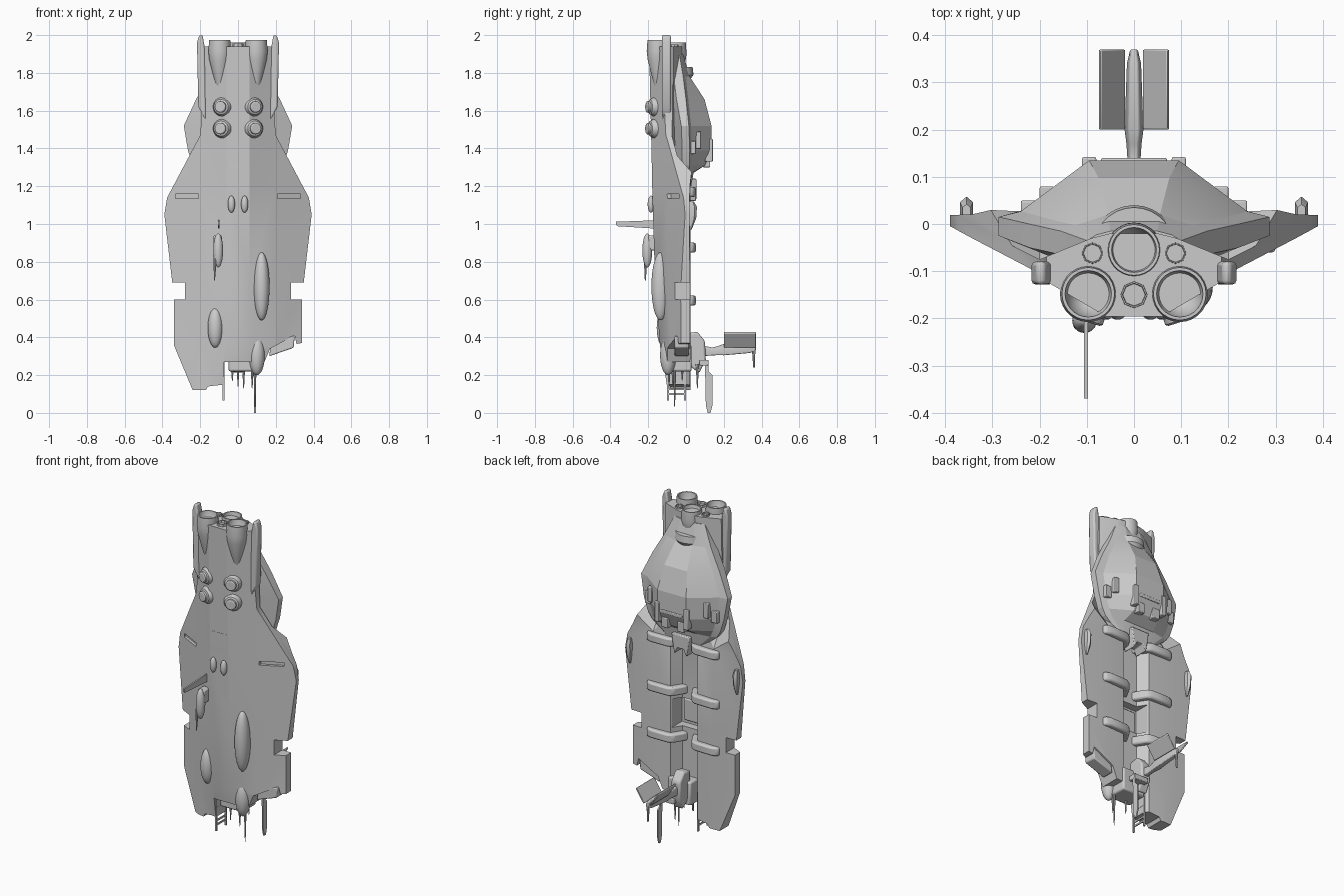
import bpy, bmesh, math
from mathutils import Vector, Matrix

if "Cube" in bpy.data.objects:
    bpy.data.objects.remove(bpy.data.objects["Cube"])

# ---------- helpers ----------
def finish(name, bm, bevel=0, angle=30):
    bmesh.ops.recalc_face_normals(bm, faces=bm.faces)
    me = bpy.data.meshes.new(name)
    bm.to_mesh(me)
    bm.free()
    me.shade_smooth()
    me.set_sharp_from_angle(angle=math.radians(angle))
    ob = bpy.data.objects.new(name, me)
    bpy.context.collection.objects.link(ob)
    if bevel:
        m = ob.modifiers.new("bevel", 'BEVEL')
        m.width, m.segments, m.limit_method = bevel, 2, 'ANGLE'
    return ob

def loft(name, rings, bevel=0, angle=30, tri=False):
    bm = bmesh.new()
    vs = [[bm.verts.new(p) for p in r] for r in rings]
    n = len(rings[0])
    for a, b in zip(vs, vs[1:]):
        for i in range(n):
            bm.faces.new((a[i], a[(i+1) % n], b[(i+1) % n], b[i]))
    bm.faces.new(vs[0])
    bm.faces.new(vs[-1])
    if tri:
        bmesh.ops.triangulate(bm, faces=bm.faces)
    return finish(name, bm, bevel, angle)

def prism(name, pts, axis, lo, hi, bevel=0):
    put = {'x': lambda p, t: (t, p[0], p[1]), 'y': lambda p, t: (p[0], t, p[1]),
           'z': lambda p, t: (p[0], p[1], t)}[axis]
    return loft(name, [[put(p, t) for p in pts] for t in (lo, hi)], bevel)

def box(name, x, y, z, bevel=0):
    return prism(name, [(x[0], y[0]), (x[1], y[0]), (x[1], y[1]), (x[0], y[1])], 'z', z[0], z[1], bevel)

def ellipsoid(name, c, r):
    bm = bmesh.new()
    bmesh.ops.create_uvsphere(bm, u_segments=24, v_segments=16, radius=1,
                              matrix=Matrix.Translation(c) @ Matrix.Diagonal((*r, 1)))
    return finish(name, bm, angle=60)

def revolve(name, prof, origin, axis=(0, 0, 1), seg=28):
    rot = Vector((0, 0, 1)).rotation_difference(Vector(axis)).to_matrix()
    o = Vector(origin)
    return loft(name, [[o + rot @ Vector((r*math.cos(2*math.pi*i/seg), r*math.sin(2*math.pi*i/seg), h))
                        for i in range(seg)] for r, h in prof])

def rod(name, a, b, r0, r1, seg=8):
    d = Vector(b) - Vector(a)
    return revolve(name, [(r0, 0), (r1, d.length)], a, d, seg)

def boolean(ob, cutter, op):
    m = ob.modifiers.new("bool", 'BOOLEAN')
    m.operation, m.object, m.solver = op, cutter, 'EXACT'
    dg = bpy.context.evaluated_depsgraph_get()
    me = bpy.data.meshes.new_from_object(ob.evaluated_get(dg))
    ob.modifiers.clear()
    ob.data = me
    bpy.data.objects.remove(cutter)

def mir(pts, s):
    return [(s*x, y) for x, y in pts]

# ---------- hull: V-section loft trimmed by the front outline ----------
def hull_ring(z, keel, side, back):
    half = [(0.06, keel + .008), (0.2, side), (0.42, 0.01)] + list(zip((.42, .2, .09, .05), back))
    return [(x, y, z) for x, y in half] + [(-x, y, z) for x, y in half[::-1]]

deck, spine = (.018, .025, .02, -.04), (.035, -.075, -.03, -.02)
hull = loft("hull", [hull_ring(0.05, -.10, -.075, deck), hull_ring(0.35, -.145, -.09, deck),
                     hull_ring(0.7, -.172, -.1, deck), hull_ring(1.2, -.187, -.105, deck),
                     hull_ring(1.36, -.19, -.105, spine), hull_ring(2.0, -.205, -.115, spine)], tri=True)
outline = [(.185, 1.94), (.19, 1.62), (.2, 1.47), (.375, 1.14), (.39, 1.05), (.348, .69), (.28, .69),
           (.28, .6), (.338, .6), (.338, .37), (.31, .365), (.3, .41), (.17, .34), (.14, .27),
           (-.075, .27), (-.075, .15), (-.16, .14), (-.17, .12), (-.24, .12), (-.34, .36), (-.34, .6),
           (-.28, .6), (-.28, .69), (-.348, .69), (-.39, 1.05), (-.375, 1.14), (-.2, 1.47),
           (-.19, 1.62), (-.185, 1.94)]
boolean(hull, prism("trim", outline, 'y', -.5, .5), 'INTERSECT')
for s in (1, -1):
    slit = [(.21, -.13), (.33, -.07), (.33, -.02), (.21, -.08)]
    boolean(hull, prism("slit_cutter", mir(slit, s), 'z', 1.135, 1.158), 'DIFFERENCE')
boolean(hull, box("hatch_cutter", (-.085, .085), (-.085, .1), (.65, .82)), 'DIFFERENCE')
boolean(hull, box("seam_cutter", (-.05, .05), (-.25, -.18), (1.305, 1.312)), 'DIFFERENCE')
hull.data.shade_smooth()
hull.data.set_sharp_from_angle(angle=math.radians(25))
box("hatch_plate", (-.065, .065), (-.09, -.07), (.67, .80), .006)

# ---------- command tower on the back ----------
def tower_ring(z, w, lo, hi, sh, top, ytop):
    half = [(w*.45, lo - .05), (w, lo), (w, hi), (sh, hi + .012), (top, ytop)]
    return [(x, y, z) for x, y in half] + [(-x, y, z) for x, y in half[::-1]]

loft("tower", [tower_ring(1.2, .13, -.02, .012, .11, .08, .027),
               tower_ring(1.27, .215, -.02, .015, .18, .1, .04),
               tower_ring(1.31, .24, -.02, .018, .2, .085, .1),
               tower_ring(1.39, .265, -.02, .02, .225, .095, .135),
               tower_ring(1.52, .287, -.025, .015, .24, .095, .135),
               tower_ring(1.66, .222, -.05, .0, .185, .075, .098),
               tower_ring(1.78, .155, -.065, -.015, .125, .055, .02),
               tower_ring(1.9, .1, -.08, -.035, .08, .05, -.015)], angle=12)
prism("tower_brow", [(-.05, .04), (-.035, .06), (.035, .06), (.05, .04)], 'z', 1.69, 1.72, .004)
for s in (1, -1):
    for i, (x, y, z) in enumerate([((.08, .11), (.1, .142), (1.33, 1.45)),
                                   ((.17, .2), (.05, .08), (1.4, 1.49)),
                                   ((.2, .24), (.02, .05), (1.37, 1.44)),
                                   ((.03, .075), (.09, .128), (1.3, 1.36))]):
        box(f"tower_block_{i}", sorted((s*x[0], s*x[1])), y, z, .004)
box("tower_sill", (-.07, .07), (.1, .14), (1.39, 1.41), .004)
prism("tower_clamp", [(-.06, 1.24), (.06, 1.24), (.05, 1.17), (.04, 1.12), (.02, 1.16), (-.02, 1.16),
                      (-.04, 1.12), (-.05, 1.17)], 'y', -.03, .055, .005)

# ---------- engines ----------
def engine(name, x, y, r, z0, z1, seg=28):
    revolve(name, [(r*.15, z0), (r*.55, z0 + .3*(z1 - z0)), (r*.92, z0 + .62*(z1 - z0)), (r, z1 - .06),
                   (r*.93, z1), (r*.82, z1), (r*.7, z1 - .05), (r*.4, z1 - .075), (r*.05, z1 - .085)],
            (x, y, 0), seg=seg)
engine("engine_top", 0, -.055, .058, 1.72, 1.96)
engine("thruster_centre", 0, -.15, .03, 1.8, 1.955, 8)
revolve("engine_collar", [(.07, 1.76), (.09, 1.79), (.085, 1.83), (.05, 1.83)], (0, -.05, 0))
for s in (1, -1):
    engine("engine_low", s*.097, -.148, .06, 1.70, 1.975)
    engine("thruster", s*.088, -.062, .024, 1.8, 1.95, 8)
    prism("engine_fin", mir([(.17, 1.55), (.21, 1.62), (.217, 1.96), (.205, 2), (.188, 2), (.175, 1.93)], s),
          'y', -.128, -.08, .008)
    # belly dome turrets
    for z in (1.62, 1.505):
        revolve("belly_dome", [(.05, -.02), (.05, .008), (.04, .026), (.03, .03), (.03, .042), (.024, .046)],
                (s*.082, -.165, z), (s*.3, -.95, 0), 24)
    ellipsoid("keel_blister", (s*.035, -.185, 1.105), (.019, .018, .045))
    # side pods on the wing rim
    loft("rim_pod", [[(s*(.355 + a*k), .018 + b*k, z) for a, b in
                      ((-.014, -.01), (-.014, .028), (0, .04), (.014, .028), (.014, -.01))]
                     for z, k in ((.97, .3), (1.03, .9), (1.09, 1), (1.12, .6))])
    # deck ribs
    rib = [(.015, -.05), (.03, -.015), (.06, .035), (.09, .05), (.2, .052), (.235, .04), (.245, .0), (.06, -.05)]
    for z in (1.17, .875, .595):
        prism("deck_rib", mir(rib, s), 'z', z - .026, z + .026, .01)

# ---------- belly blisters, sensor pod and blade ----------
ellipsoid("blister_long", (.125, -.135, .67), (.042, .048, .18))
ellipsoid("blister_mid", (-.12, -.115, .45), (.04, .04, .105))
ellipsoid("blister_low", (.1, -.095, .305), (.042, .042, .105))
ellipsoid("sensor_pod", (-.105, -.205, .86), (.026, .026, .09))
box("sensor_mount", (-.13, -.085), (-.2, -.14), (.86, .94), .008)
rod("sensor_spike", (-.12, -.215, .83), (-.125, -.215, .7), .009, .003)
prism("sensor_blade", [(-.15, .975), (-.36, .988), (-.37, .995), (-.37, 1.012), (-.15, 1.02)], 'x', -.106, -.097)

# ---------- broken tail: flap, machinery, ladder ----------
prism("tail_flap", [(.165, .30), (.295, .345), (.3, .41), (.175, .37)], 'y', -.06, .015, .006)
box("tail_core", (-.05, .1), (-.1, .03), (.22, .36), .01)
prism("tail_hub", [(.0, .42), (.06, .43), (.1, .38), (.105, .28), (.07, .21), (.03, .24), (0, .3)], 'x', -.03, .03, .01)
for x, y, z0, z1 in ((0, -.07, .14, .27), (.075, -.09, .13, .25), (.09, -.06, .03, .27), (.03, .06, .13, .26), (-.03, -.02, .17, .25)):
    rod("tail_spike", (x, y, z1), (x, y, z0), .009, .002)
prism("tail_blade", [(.1, .28), (.105, .04), (.115, 0), (.13, 0), (.14, .04), (.14, .2), (.12, .22), (.12, .28)], 'x', .086, .094)
box("tail_blade_arm", (.0, .095), (.07, .12), (.25, .28), .004)
for y in (-.095, -.005):
    box("ladder_rail", (-.082, -.072), (y - .005, y + .005), (.065, .3))
for z in (.1, .125, .2):
    box("ladder_rung", (-.08, -.074), (-.095, -.005), (z - .005, z + .005))

# ---------- panel boom ----------
loft("boom", [[(x*k, y, zc + z*k) for x, z in ((-.016, -.03), (.016, -.03), (.02, 0), (.012, .03), (-.012, .03), (-.02, 0))]
              for y, zc, k in ((.07, .33, 1), (.14, .325, .7), (.17, .33, .8), (.2, .335, 1), (.34, .34, .75), (.37, .345, .4))], .003)
rod("boom_spike", (0, .358, .35), (0, .36, .24), .01, .004)
for s in (1, -1):
    panel = [(.018, .35), (.024, .345), (.075, .42), (.07, .43)]
    prism("boom_panel", mir(panel, s), 'y', .2, .37, .003)
